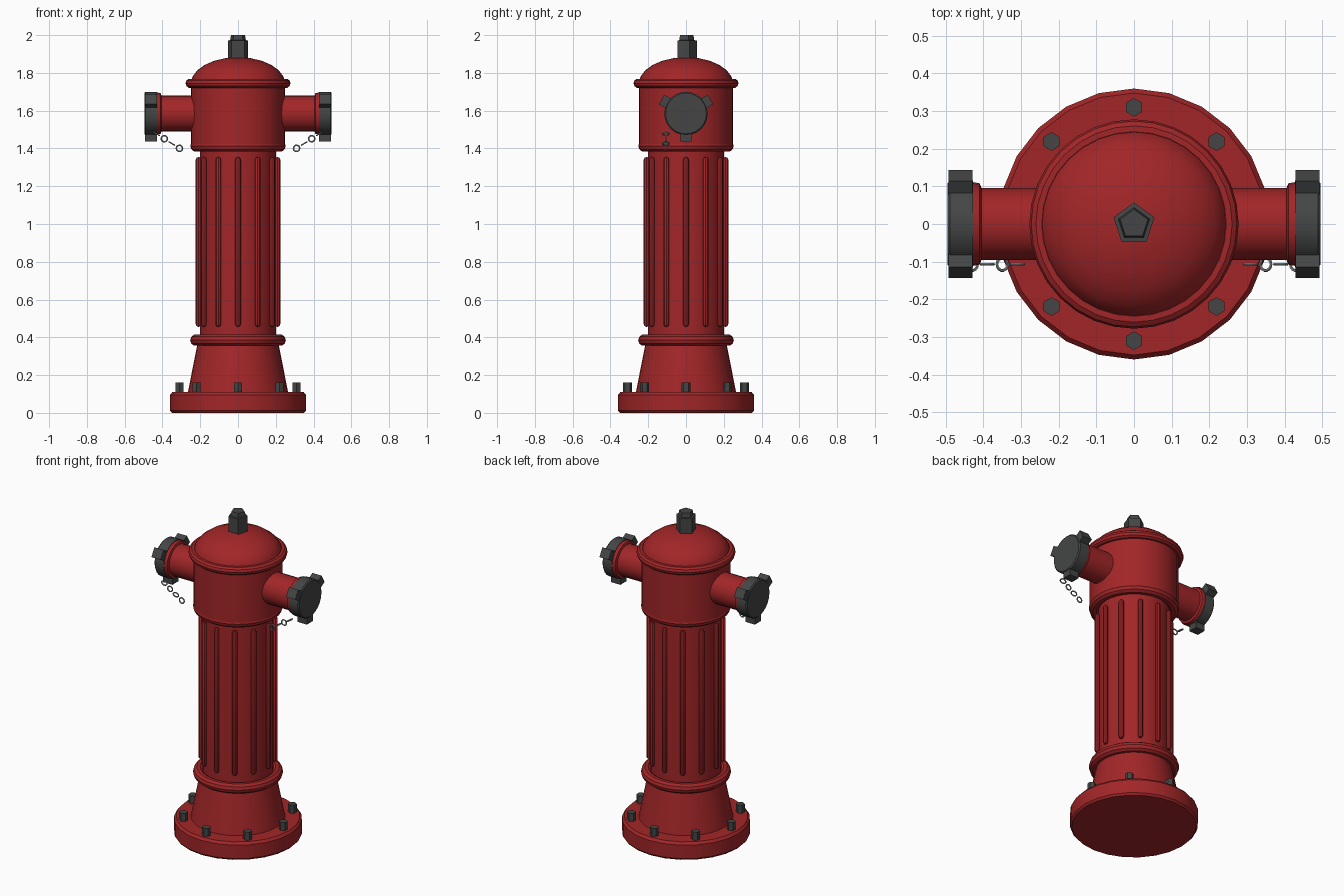
import bpy, bmesh, math
from mathutils import Matrix, Vector

if "Cube" in bpy.data.objects:
    bpy.data.objects.remove(bpy.data.objects["Cube"])


def material(name, rgb):
    m = bpy.data.materials.new(name)
    m.diffuse_color = (*rgb, 1)
    m.use_nodes = True
    m.node_tree.nodes["Principled BSDF"].inputs["Base Color"].default_value = m.diffuse_color
    return m


RED = material("hydrant red", (0.36, 0.019, 0.021))
DARK = material("dark iron", (0.058, 0.06, 0.06))
STEEL = material("chain steel", (0.30, 0.31, 0.32))


def finish(name, bm, mat, smooth=True):
    bmesh.ops.recalc_face_normals(bm, faces=bm.faces)
    me = bpy.data.meshes.new(name)
    bm.to_mesh(me)
    bm.free()
    me.materials.append(mat)
    ob = bpy.data.objects.new(name, me)
    bpy.context.collection.objects.link(ob)
    if smooth:
        bpy.ops.object.select_all(action='DESELECT')
        ob.select_set(True)
        bpy.context.view_layer.objects.active = ob
        bpy.ops.object.shade_smooth_by_angle(angle=math.radians(35))
    return ob


def lathe(bm, profile, sides, matrix=Matrix(), start=0.0, closed=False):
    """Revolve (radius, height) points around z, capping open ends."""
    rings = []
    for r, z in profile:
        if r < 1e-6:
            rings.append([bm.verts.new(matrix @ Vector((0, 0, z)))] * sides)
        else:
            rings.append([bm.verts.new(matrix @ Vector((r * math.cos(start + math.tau * i / sides),
                                                        r * math.sin(start + math.tau * i / sides), z)))
                          for i in range(sides)])
    pairs = list(zip(rings, rings[1:]))
    if closed:
        pairs.append((rings[-1], rings[0]))
    for a, b in pairs:
        for i in range(sides):
            j = (i + 1) % sides
            quad = list(dict.fromkeys((a[i], a[j], b[j], b[i])))
            bm.faces.new(quad)
    if not closed:
        for end, (r, _) in ((rings[0], profile[0]), (rings[-1], profile[-1])):
            if r > 1e-6:
                bm.faces.new(end)


def torus(bm, major, minor, sides, rim, matrix=Matrix()):
    prof = [(major + minor * math.cos(math.tau * k / rim), minor * math.sin(math.tau * k / rim))
            for k in range(rim)]
    lathe(bm, prof, sides, matrix, closed=True)


def turned(name, profile, sides, mat=RED, start=0.0, smooth=True):
    bm = bmesh.new()
    lathe(bm, profile, sides, start=start)
    return finish(name, bm, mat, smooth)


# Base flange, tapered foot, column and barrel
turned("base_flange", [(0.35, 0), (0.36, 0.012), (0.36, 0.095), (0.348, 0.11)], 24)
turned("tapered_foot", [(0.267, 0.10), (0.21, 0.39)], 32)
turned("column", [(0.20, 0.36), (0.20, 1.43)], 32)
turned("barrel", [(0.25, 1.42), (0.25, 1.75)], 32)

# Domed bonnet
dome = [(0.25 * math.cos(math.radians(a)), 1.743 + 0.14 * math.sin(math.radians(a)))
        for a in range(0, 90, 15)] + [(0, 1.883)]
turned("bonnet_dome", dome, 32)

# Moulded rings
for name, z, major, minor in (("lower_ring", 0.385, 0.222, 0.031),
                              ("upper_ring", 1.413, 0.222, 0.031),
                              ("bonnet_ring", 1.745, 0.253, 0.025)):
    bm = bmesh.new()
    torus(bm, major, minor, 32, 10, Matrix.Translation((0, 0, z)))
    finish(name, bm, RED)

# Twelve round-ended ribs on the column
bm = bmesh.new()
rib = [(0, 0.455), (0.010, 0.459), (0.015, 0.47), (0.015, 1.34), (0.010, 1.351), (0, 1.355)]
for k in range(12):
    a = math.tau * k / 12
    lathe(bm, rib, 8, Matrix.Translation((0.209 * math.cos(a), 0.209 * math.sin(a), 0)))
finish("column_ribs", bm, RED)

# Eight hexagonal flange bolts
bm = bmesh.new()
for k in range(8):
    a = math.tau * k / 8
    lathe(bm, [(0.0245, 0.10), (0.0245, 0.16)], 6,
          Matrix.Translation((0.31 * math.cos(a), 0.31 * math.sin(a), 0)), math.pi / 2)
finish("flange_bolts", bm, DARK, False)

# Five-sided operating nut
turned("operating_nut", [(0.057, 1.86), (0.057, 1.972), (0.044, 1.973), (0.039, 2.0)], 5,
       DARK, math.pi / 2, False)

# Side outlets, caps and chains, one set each side
OUTLET_Z = 1.585
for side, s in (("left", -1), ("right", 1)):
    axis = Matrix.Translation((0, 0, OUTLET_Z)) @ Matrix.Rotation(s * math.pi / 2, 4, 'Y')

    bm = bmesh.new()
    lathe(bm, [(0.095, 0.15), (0.095, 0.43)], 24, axis)
    finish(side + "_outlet", bm, RED)

    bm = bmesh.new()
    lathe(bm, [(0.095, 0.405), (0.108, 0.41), (0.112, 0.432)], 24, axis)
    finish(side + "_outlet_collar", bm, RED)

    bm = bmesh.new()
    lathe(bm, [(0.115, 0.428), (0.115, 0.489), (0.108, 0.496)], 24, axis)
    finish(side + "_cap", bm, DARK)

    # Three grip lugs around the cap
    bm = bmesh.new()
    for deg in (30, 150, 270):
        m = (Matrix.Translation((s * 0.461, 0, OUTLET_Z)) @ Matrix.Rotation(math.radians(deg), 4, 'X')
             @ Matrix.Translation((0, 0.115, 0)) @ Matrix.Diagonal((0.063, 0.068, 0.058, 1)))
        bmesh.ops.create_cube(bm, size=1, matrix=m)
    finish(side + "_cap_lugs", bm, DARK, False)

    # Hanging chain of alternating links
    bm = bmesh.new()
    for k in range(4):
        place = Matrix.Translation((s * (0.43 - 0.04 * k), -0.107, 1.477 - 0.0255 * k))
        tilt = Matrix.Rotation(-s * math.radians(30), 4, 'Y')
        turn = Matrix.Rotation(math.pi / 2 * (k % 2), 4, 'X')
        torus(bm, 0.0165, 0.004, 14, 6, place @ tilt @ turn)
    finish(side + "_chain", bm, STEEL)
